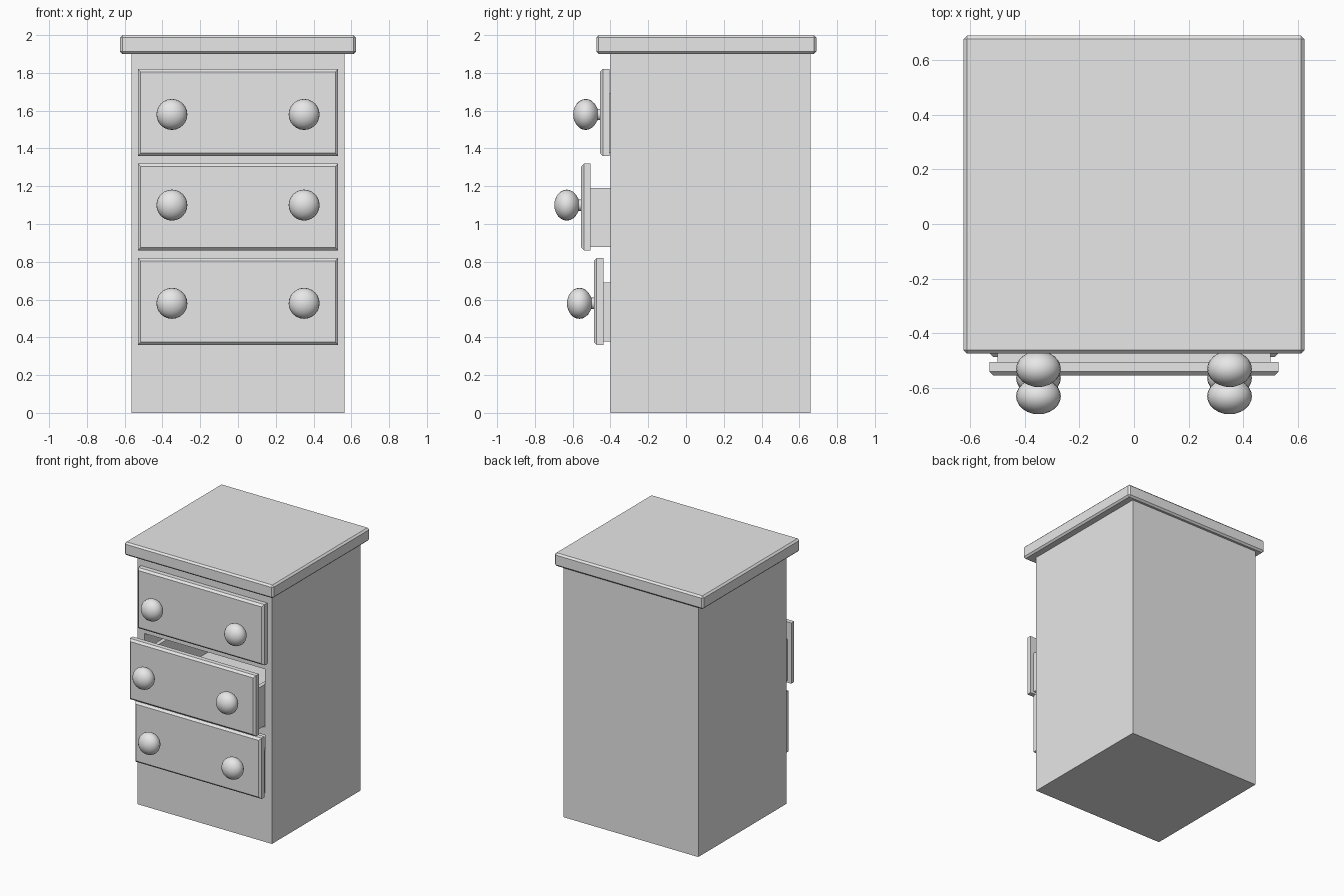
import bpy, bmesh, math

cube = bpy.data.objects.get("Cube")
if cube:
    bpy.data.objects.remove(cube, do_unlink=True)

paint = bpy.data.materials.new("plain_grey")
paint.use_nodes = True
GREY = (0.8, 0.8, 0.8, 1)
paint.diffuse_color = GREY
paint.node_tree.nodes["Principled BSDF"].inputs["Base Color"].default_value = GREY


def finish(name, bm):
    bmesh.ops.recalc_face_normals(bm, faces=bm.faces)
    mesh = bpy.data.meshes.new(name)
    bm.to_mesh(mesh)
    bm.free()
    mesh.materials.append(paint)
    obj = bpy.data.objects.new(name, mesh)
    bpy.context.collection.objects.link(obj)
    return obj


def box(name, x, y, z, bevel=0, keep=lambda edge: True):
    """Box between (min, max) pairs, with chamfers on the chosen edges."""
    bm = bmesh.new()
    bmesh.ops.create_cube(bm, size=1)
    for v in bm.verts:
        v.co = [r[0] + (c + 0.5) * (r[1] - r[0]) for c, r in zip(v.co, (x, y, z))]
    if bevel:
        edges = [e for e in bm.edges if keep(e)]
        bmesh.ops.bevel(bm, geom=edges, offset=bevel, segments=1, affect='EDGES')
    return finish(name, bm)


def carve(obj, cutter):
    """Cut one box out of another and drop the cutter."""
    mod = obj.modifiers.new("opening", 'BOOLEAN')
    mod.operation = 'DIFFERENCE'
    mod.solver = 'EXACT'
    mod.object = cutter
    bpy.context.view_layer.objects.active = obj
    bpy.ops.object.modifier_apply(modifier=mod.name)
    bpy.data.objects.remove(cutter, do_unlink=True)


def knob(name, x, y, z):
    """Turned knob on a short stem, pointing to the front from y."""
    profile = [(0.03, -0.01), (0.03, 0.013)]
    for i in range(1, 12):
        a = math.pi * i / 12
        if math.sin(a) * 0.082 > 0.03:
            profile.append((0.082 * math.sin(a), 0.076 - 0.066 * math.cos(a)))
    profile += [(0.018, 0.141), (0, 0.142)]
    bm = bmesh.new()
    verts = [bm.verts.new((x + r, y - d, z)) for r, d in profile]
    edges = [bm.edges.new(pair) for pair in zip(verts, verts[1:])]
    bmesh.ops.spin(bm, geom=verts + edges, cent=(x, y, z), axis=(0, 1, 0),
                   angle=2 * math.pi, steps=24)
    bmesh.ops.remove_doubles(bm, verts=bm.verts, dist=0.0005)
    obj = finish(name, bm)
    bpy.ops.object.select_all(action='DESELECT')
    obj.select_set(True)
    bpy.context.view_layer.objects.active = obj
    bpy.ops.object.shade_smooth_by_angle(angle=math.radians(40))


# Cabinet and overhanging top
cabinet = box("cabinet", (-0.565, 0.565), (-0.4, 0.66), (0, 1.9))
box("top_board", (-0.625, 0.625), (-0.475, 0.69), (1.9, 2), 0.013)

# Drawers: name, panel bottom height, panel front, knob height
drawers = [("lower", 0.36, -0.488, 0.58),
           ("middle", 0.86, -0.555, 1.1),
           ("upper", 1.36, -0.455, 1.58)]
for name, low, front, grip in drawers:
    carve(cabinet, box("cutter", (-0.505, 0.505), (-0.5, 0.6),
                       (low + 0.01, low + 0.45)))
    back = front + 0.05
    box(name + "_drawer_front", (-0.53, 0.53), (front, back), (low, low + 0.46),
        0.015, lambda e: all(v.co.y < front + 0.001 for v in e.verts))
    tray = box(name + "_drawer_tray", (-0.5, 0.5), (back, back + 0.98),
               (low + 0.017, low + 0.33))
    carve(tray, box("cutter", (-0.47, 0.47), (back + 0.03, back + 0.95),
                    (low + 0.045, low + 0.5)))
    for side, x in (("left", 0.35), ("right", -0.35)):
        knob(name + "_" + side + "_knob", x, front, grip)
